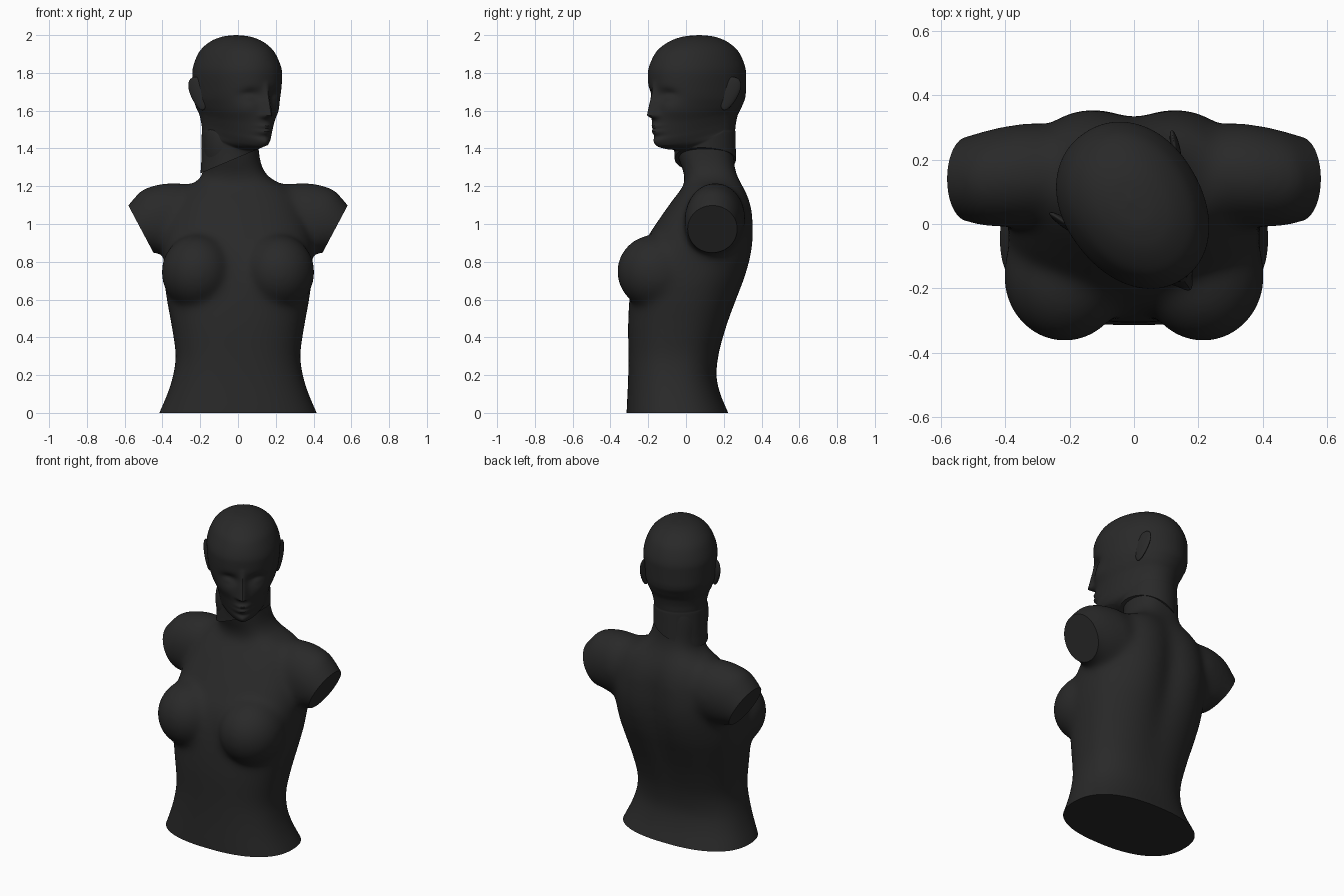
import bpy, bmesh
from math import sin, cos, pi, radians, exp
from mathutils import Vector, Matrix

if "Cube" in bpy.data.objects:
    bpy.data.objects.remove(bpy.data.objects["Cube"])

dark = bpy.data.materials.new("dark_matte")
dark.diffuse_color = (0.022, 0.022, 0.022, 1)
dark.use_nodes = True
dark.node_tree.nodes["Principled BSDF"].inputs["Base Color"].default_value = dark.diffuse_color


def slope(a, b):
    return 2 * a * b / (a + b) if a * b > 0 else 0


def refine(rows, steps):
    """Smooth in-between rows without overshoot."""
    out, n = [], len(rows)
    for i in range(n - 1):
        for k in range(steps):
            t, row = k / steps, []
            for c in range(len(rows[0])):
                p0, p1 = rows[i][c], rows[i + 1][c]
                d = p1 - p0
                m0 = slope(p0 - rows[i - 1][c], d) if i else d
                m1 = slope(d, rows[i + 2][c] - p1) if i < n - 2 else d
                row.append(p0 + t * m0 + t * t * (3 * d - 2 * m0 - m1) + t ** 3 * (m0 + m1 - 2 * d))
            out.append(row)
    return out + [list(rows[-1])]


def skin(bm, rings):
    vs = [[bm.verts.new(p) for p in r] for r in rings]
    n = len(vs[0])
    for a, b in zip(vs, vs[1:]):
        for j in range(n):
            k = (j + 1) % n
            bm.faces.new((a[j], a[k], b[k], b[j]))
    bm.faces.new(vs[0][::-1])
    bm.faces.new(vs[-1])


def section(z, w, yf, yb, yc, xc, nf, nb, shape, count=96):
    """Egg-like cross-section with separate front and back roundness."""
    pts = []
    for j in range(count):
        a = 2 * pi * j / count
        c, s = cos(a), sin(a)
        n, e = (nb, yb - yc) if s >= 0 else (nf, yc - yf)
        x = w * abs(c) ** (2 / n) * (1 if c >= 0 else -1)
        y = yc + e * abs(s) ** (2 / n) * (1 if s >= 0 else -1)
        pts.append(shape(x, y, z, s) + Vector((xc, 0, 0)))
    return pts


def cut(bm, co, no, keep=lambda c: True):
    """Remove what lies beyond the plane (only where keep is true) and cap it."""
    faces = [f for f in bm.faces if keep(f.calc_center_median())]
    edges = list({e for f in faces for e in f.edges})
    verts = list({v for f in faces for v in f.verts})
    r = bmesh.ops.bisect_plane(bm, geom=verts + edges + faces, dist=1e-5,
                               plane_co=co, plane_no=no, clear_outer=True)
    rim = [e for e in r["geom_cut"] if isinstance(e, bmesh.types.BMEdge)]
    bmesh.ops.contextual_create(bm, geom=rim)


def finish(bm, name):
    bmesh.ops.recalc_face_normals(bm, faces=bm.faces)
    me = bpy.data.meshes.new(name)
    bm.to_mesh(me)
    bm.free()
    ob = bpy.data.objects.new(name, me)
    bpy.context.collection.objects.link(ob)
    me.materials.append(dark)
    bpy.ops.object.select_all(action='DESELECT')
    ob.select_set(True)
    bpy.context.view_layer.objects.active = ob
    bpy.ops.object.shade_smooth_by_angle(angle=radians(40))
    return ob


def g(v, c, s):
    return exp(-((v - c) / s) ** 2)


# Torso: z, half width, front y, back y, centre x
torso_rows = [
    (-.2, .5, -.32, .3, 0), (0, .418, -.315, .224, 0), (.1, .375, -.31, .182, 0),
    (.2, .344, -.306, .16, 0), (.3, .33, -.305, .172, 0), (.45, .35, -.307, .214, 0),
    (.6, .377, -.3, .267, 0), (.72, .392, -.285, .31, 0), (.85, .395, -.25, .342, 0),
    (.95, .385, -.192, .352, 0), (1.05, .355, -.125, .35, 0), (1.13, .322, -.068, .335, 0),
    (1.19, .275, -.022, .31, 0), (1.225, .212, -.005, .292, -.01), (1.27, .165, -.012, .272, -.02),
    (1.33, .152, -.035, .258, -.032), (1.42, .148, -.055, .255, -.04), (1.52, .14, -.05, .25, -.04)]


def back_shape(x, y, z, s):
    if s > 0:
        k = s * g(z, .88, .36)
        y += k * (.02 * g(abs(x), .2, .13) - .026 * g(x, 0, .07))
    return Vector((x, y, z))


bm = bmesh.new()
skin(bm, [section(z, w, f, b, (f + b) / 2, xc, 2.4, 2.4, back_shape)
          for z, w, f, b, xc in refine(torso_rows, 5)])

# Arm stumps (x, y, z, tilt, y radius, upright radius) and bust
arm_rows = [(.15, .16, 1.03, 0, .13, .17), (.32, .155, 1.03, 10, .16, .192),
            (.42, .145, 1.012, 20, .155, .194), (.475, .14, .99, 25, .145, .17),
            (.515, .14, .975, 28, .134, .143), (.6, .14, .93, 28, .11, .1)]
for side in (-1, 1):
    rings = []
    for x, y, z, t, ry, rv in refine(arm_rows, 5):
        t = radians(t)
        rings.append([(side * (x + sin(t) * rv * sin(a)), y + ry * cos(a), z + cos(t) * rv * sin(a))
                      for a in (2 * pi * j / 48 for j in range(48))])
    if side < 0:
        rings = [r[::-1] for r in rings]
    skin(bm, rings)
    bmesh.ops.create_uvsphere(bm, u_segments=40, v_segments=24, radius=1,
                              matrix=Matrix.Translation((side * .215, -.16, .745))
                              @ Matrix.Rotation(radians(-14), 4, 'X')
                              @ Matrix.Diagonal((.192, .207, .2, 1)))
bmesh.ops.recalc_face_normals(bm, faces=bm.faces)

# Fuse the body into one skin, soften it, then slice the flat ends
me = bpy.data.meshes.new("body_base")
bm.to_mesh(me)
bm.free()
tmp = bpy.data.objects.new("body_base", me)
bpy.context.collection.objects.link(tmp)
rm = tmp.modifiers.new("fuse", 'REMESH')
rm.mode = 'VOXEL'
rm.voxel_size = .012
sm = tmp.modifiers.new("soften", 'SMOOTH')
sm.factor = .5
sm.iterations = 60
dg = bpy.context.evaluated_depsgraph_get()
fused = bpy.data.meshes.new_from_object(tmp.evaluated_get(dg))
bpy.data.objects.remove(tmp)
bm = bmesh.new()
bm.from_mesh(fused)
cut(bm, (0, 0, 0), (0, 0, -1))
for side in (-1, 1):
    cut(bm, (side * .515, .14, .975), (side * cos(radians(28)), 0, -sin(radians(28))),
        lambda c: c.x * side > .415 and c.z > .78)
finish(bm, "torso")

# Head: z, half width, front y, back y, centre y, front roundness
head_rows = [
    (1.2, .165, -.11, .225, .07, 2), (1.33, .156, -.11, .216, .07, 2),
    (1.388, .153, -.12, .213, .07, 2), (1.397, .151, -.19, .212, .07, 1.75),
    (1.412, .152, -.245, .213, .07, 1.6), (1.45, .156, -.265, .215, .07, 1.68),
    (1.52, .168, -.266, .225, .06, 1.85), (1.6, .19, -.266, .25, .05, 2.05),
    (1.7, .207, -.268, .275, .03, 2.15), (1.8, .213, -.272, .275, .02, 2.1),
    (1.9, .185, -.237, .242, .02, 2), (1.95, .145, -.182, .195, .02, 2),
    (1.98, .098, -.12, .14, .02, 2), (1.995, .05, -.055, .083, .02, 2),
    (2.0, .005, .015, .025, .02, 2)]


def face_shape(x, y, z, s):
    if s < 0 and z > 1.4:
        ax = abs(x)
        # nose ridge widening and rising towards the tip
        t = min(max((1.72 - z) / .145, 0), 1)
        fall = 1 if z > 1.575 else g(z, 1.575, .014)
        y -= fall * (.01 + .038 * t) * g(x, 0, .018 + .012 * t) * min(1, max(0, (1.76 - z) / .04))
        # eye sockets, eyelids, cheeks, lips, chin
        y += .03 * g(ax, .08, .046) * g(z, 1.682, .03)
        y -= .014 * g(ax, .085, .03) * g(z, 1.672, .018)
        y -= .01 * g(ax, .11, .05) * g(z, 1.6, .04)
        y -= .012 * g(x, 0, .04) * (g(z, 1.517, .011) + g(z, 1.488, .012))
        y += .006 * g(x, 0, .05) * g(z, 1.462, .012)
        y -= .006 * g(x, 0, .035) * g(z, 1.43, .018)
    # jaw line climbing from chin to ear
    rise = min(max((z - 1.33) / .05, 0), 1) * min(max((1.66 - z) / .26, 0), 1)
    z += .1 * rise * (1 - max(-s, 0))
    return Vector((x, y, z))


turn = Matrix.Translation((0, .055, 0)) @ Matrix.Rotation(radians(34), 4, 'Z')
bm = bmesh.new()
skin(bm, [section(z, w, f, b, yc, 0, n, 2.1, face_shape, 160)
          for z, w, f, b, yc, n in refine(head_rows, 10)])
bm.transform(turn)
cut(bm, (-.04, .12, 1.335), Vector((.42, 0, -1)).normalized())
finish(bm, "head")

# Ears: flattened teardrops flaring backwards
for side, name in ((1, "left_ear"), (-1, "right_ear")):
    bm = bmesh.new()
    bmesh.ops.create_uvsphere(bm, u_segments=32, v_segments=20, radius=1)
    for v in bm.verts:
        x, y, z = v.co
        w = .05 * (1 + .3 * z)
        v.co = (side * (.204 + .016 * x + .4 * w * y + .008 * z), .07 + w * y + .022 * z, 1.69 + .088 * z)
    bm.transform(turn)
    finish(bm, name)
